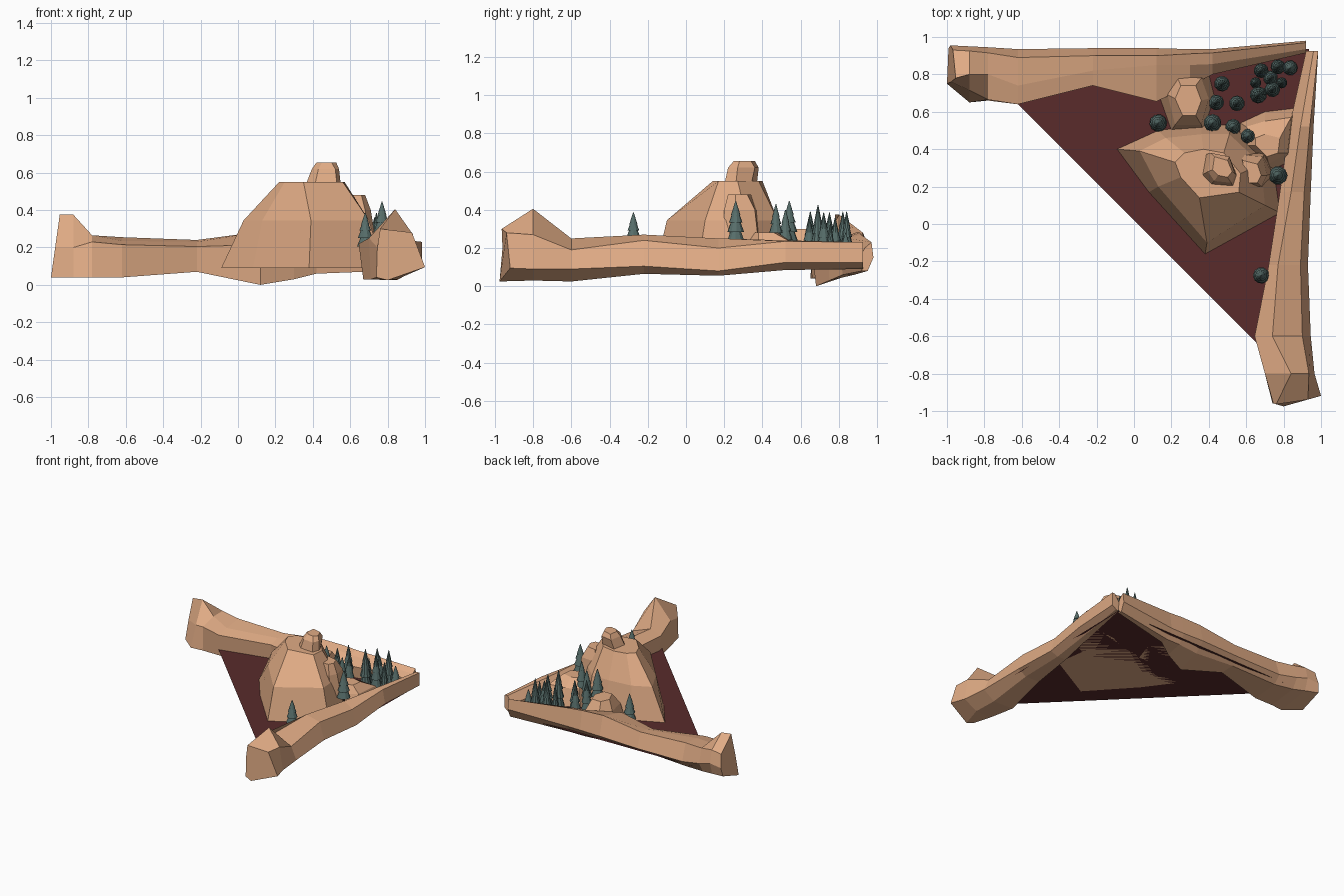
import bpy, bmesh, math, random
random.seed(4)


def material(name, rgb):
    m = bpy.data.materials.new(name)
    m.diffuse_color = (*rgb, 1)
    return m


ROCK = material("sandstone", (0.75, 0.41, 0.235))
SOIL = material("red_soil", (0.10, 0.024, 0.024))
PINE = material("pine_green", (0.095, 0.155, 0.145))
BARK = material("bark", (0.08, 0.04, 0.03))


def finish(bm, name, *mats):
    me = bpy.data.meshes.new(name)
    bm.to_mesh(me)
    bm.free()
    for m in mats:
        me.materials.append(m)
    ob = bpy.data.objects.new(name, me)
    bpy.context.collection.objects.link(ob)
    return ob


def loft(name, rings, mat):
    """Skin closed rings of equal point count and cap both ends."""
    bm = bmesh.new()
    vs = [[bm.verts.new(p) for p in r] for r in rings]
    n = len(rings[0])
    for a, b in zip(vs, vs[1:]):
        for i in range(n):
            j = (i + 1) % n
            bm.faces.new((a[i], a[j], b[j], b[i]))
    bm.faces.new(vs[0])
    bm.faces.new(vs[-1])
    bmesh.ops.recalc_face_normals(bm, faces=bm.faces)
    return finish(bm, name, mat)


def rock(name, *layers):
    """Boulder from (height, outline) layers."""
    loft(name, [[(x, y, z) for x, y in pts] for z, pts in layers], ROCK)


# Ground: one flat triangle
bm = bmesh.new()
bm.faces.new([bm.verts.new(p) for p in
              ((-0.88, 0.90, 0.09), (0.90, -0.88, 0.09), (0.935, 0.935, 0.09))])
finish(bm, "ground", SOIL)

# Ridges: sections run inner bottom, inner side, inner crest,
# outer crest, outer side, outer bottom, as (across, height)
right = [
    (-0.975, ((.74, .04), (.745, .2), (.76, .3), (.93, .28), (1.0, .095), (.80, .025))),
    (-0.80, ((.71, .03), (.70, .25), (.84, .405), (.935, .27), (.965, .09), (.85, .03))),
    (-0.60, ((.67, .03), (.645, .22), (.74, .25), (.90, .19), (.945, .09), (.85, .025))),
    (-0.22, ((.735, .065), (.72, .19), (.77, .27), (.89, .24), (.93, .105), (.86, .065))),
    (0.17, ((.80, .06), (.78, .18), (.84, .25), (.91, .20), (.945, .08), (.88, .055))),
    (0.52, ((.85, .09), (.83, .18), (.89, .24), (.94, .235), (.96, .125), (.90, .085))),
    (0.925, ((.93, .09), (.92, .17), (.96, .23), (.985, .23), (.985, .125), (.95, .10))),
]
loft("right_ridge",
     [[(a, y + (abs(a - .8) * .28 if y < -.9 else 0), z) for a, z in s] for y, s in right], ROCK)

back = [
    (-1.0, ((.75, .04), (.76, .2), (.78, .375), (.93, .27), (.955, .17), (.94, .10))),
    (-0.88, ((.65, .04), (.715, .2), (.80, .375), (.925, .28), (.95, .18), (.92, .085))),
    (-0.78, ((.66, .04), (.665, .23), (.80, .265), (.915, .265), (.945, .15), (.90, .07))),
    (-0.62, ((.66, .04), (.64, .215), (.74, .235), (.89, .255), (.935, .12), (.88, .06))),
    (-0.22, ((.75, .07), (.74, .205), (.82, .23), (.90, .24), (.94, .12), (.87, .075))),
    (0.12, ((.68, .0), (.655, .215), (.85, .265), (.90, .285), (.94, .13), (.86, .06))),
    (0.30, ((.75, .03), (.74, .20), (.85, .26), (.91, .28), (.935, .13), (.88, .06))),
    (0.42, ((.82, .06), (.80, .19), (.855, .25), (.915, .27), (.935, .13), (.88, .06))),
    (0.92, ((.92, .08), (.915, .16), (.935, .20), (.97, .23), (.98, .15), (.95, .08))),
]
loft("back_ridge",
     [[(x + (.14 * (z - .04) if x < -.95 else 0), a, z) for a, z in s] for x, s in back], ROCK)

# Main mountain
rock("mountain",
     (.09, ((-.09, .40), (.08, .17), (.38, -.16), (.78, .06), (.74, .34), (.52, .53), (.36, .53), (.13, .50))),
     (.345, ((.03, .39), (.13, .20), (.39, -.10), (.70, .10), (.68, .32), (.51, .48), (.36, .48), (.17, .46))),
     (.55, ((.22, .33), (.25, .25), (.35, .14), (.56, .17), (.57, .27), (.48, .38), (.37, .40), (.27, .38))))

# Summit cap
rock("summit",
     (.53, ((.36, .26), (.41, .21), (.53, .20), (.55, .26), (.51, .34), (.38, .37))),
     (.62, ((.395, .28), (.43, .23), (.52, .22), (.54, .27), (.51, .36), (.41, .38))),
     (.655, ((.42, .29), (.45, .26), (.50, .25), (.525, .28), (.50, .34), (.43, .36))))

# Crag on the right shoulder
rock("shoulder_crag",
     (.22, ((.55, .21), (.70, .20), (.74, .27), (.70, .38), (.56, .38))),
     (.40, ((.56, .21), (.68, .20), (.71, .26), (.69, .36), (.57, .37))),
     (.48, ((.60, .22), (.66, .22), (.68, .26), (.66, .32), (.58, .34))))

# Low boulders beside the mountain
rock("right_boulder",
     (.09, ((.56, .40), (.72, .28), (.84, .34), (.87, .62), (.70, .60), (.57, .54))),
     (.22, ((.60, .42), (.72, .32), (.82, .38), (.84, .57), (.70, .55), (.60, .52))),
     (.28, ((.65, .42), (.71, .36), (.77, .38), (.78, .46), (.70, .48), (.65, .46))))
rock("back_boulder",
     (.09, ((.13, .70), (.20, .50), (.37, .50), (.43, .68), (.40, .80), (.22, .80))),
     (.22, ((.18, .69), (.22, .53), (.36, .53), (.40, .67), (.36, .78), (.23, .79))),
     (.30, ((.22, .67), (.26, .58), (.33, .58), (.36, .66), (.33, .74), (.25, .74))))


# Pines: trunk and stacked cones
def cone(bm, x, y, z0, z1, r0, r1, mat, n=10):
    spin = random.uniform(0, 1)
    lo, hi = [[bm.verts.new((x + r * math.cos(spin + math.tau * i / n),
                             y + r * math.sin(spin + math.tau * i / n), z))
               for i in range(n)] for r, z in ((r0, z0), (r1, z1))]
    faces = [bm.faces.new((lo[i], lo[(i + 1) % n], hi[(i + 1) % n], hi[i])) for i in range(n)]
    faces += [bm.faces.new(lo[::-1]), bm.faces.new(hi)]
    for f in faces:
        f.material_index = mat


def pine(name, x, y, base, top, r):
    bm = bmesh.new()
    h = top - base
    cone(bm, x, y, base, base + h * .2, r * .2, r * .2, 1)
    for lo, hi, k, t in ((.12, .42, 1, .45), (.34, .62, .9, .4), (.54, .8, .72, .25), (.7, 1, .5, .04)):
        cone(bm, x, y, base + h * lo, base + h * hi, r * k, r * t, 0)
    finish(bm, name, PINE, BARK)


trees = [(.13, .54, .09, .32, .047), (.42, .54, .20, .445, .048), (.53, .52, .16, .40, .042),
         (.61, .47, .20, .43, .040), (.77, .26, .20, .445, .050), (.68, -.275, .18, .385, .044),
         (.44, .65, .12, .39, .042), (.55, .645, .10, .36, .042), (.47, .75, .10, .385, .042),
         (.665, .69, .10, .425, .046), (.74, .72, .10, .385, .042), (.68, .82, .10, .39, .040),
         (.77, .84, .10, .39, .040), (.835, .835, .09, .28, .040), (.73, .78, .10, .36, .040),
         (.79, .755, .10, .33, .030), (.65, .755, .10, .33, .030)]
for i, t in enumerate(trees):
    pine(f"pine_{i + 1}", *t)
